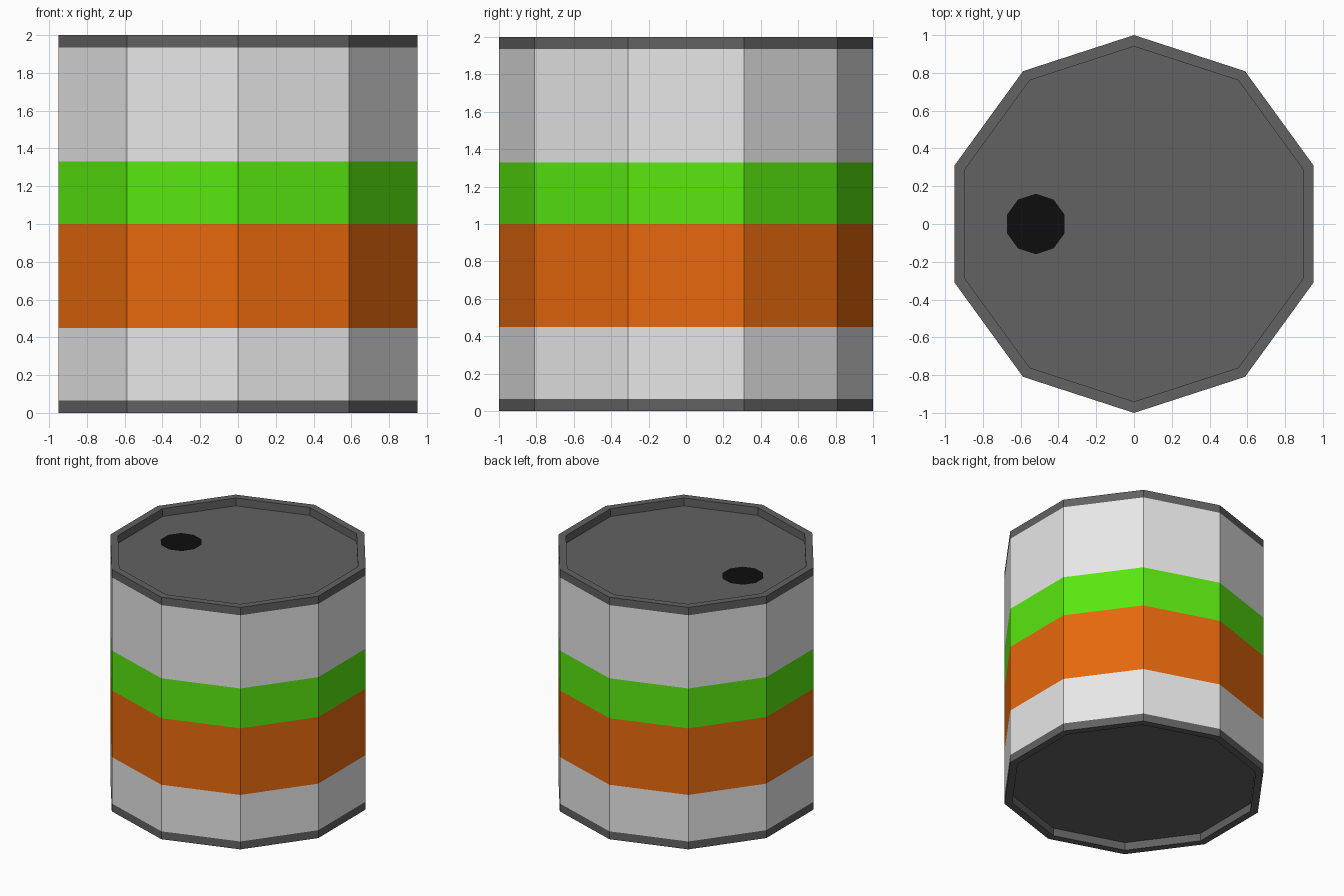
import bpy
import bmesh
from math import cos, sin, pi

cube = bpy.data.objects.get("Cube")
if cube:
    bpy.data.objects.remove(cube, do_unlink=True)

SIDES = 10
INNER = 0.94
RIM = 0.065


def material(name, rgb):
    mat = bpy.data.materials.new(name)
    mat.use_nodes = True
    colour = (*rgb, 1.0)
    mat.diffuse_color = colour
    mat.node_tree.nodes["Principled BSDF"].inputs["Base Color"].default_value = colour
    return mat


grey = material("dark_grey", (0.122, 0.122, 0.122))
white = material("light_grey", (0.8, 0.8, 0.8))
green = material("green", (0.1, 0.8, 0.005))
orange = material("orange", (0.8, 0.14, 0.004))
black = material("black", (0.004, 0.004, 0.004))


def ring(bm, radius, z, cx=0.0):
    """Ten-sided ring of vertices with a corner on the y axis."""
    angles = [pi / 2 + 2 * pi * i / SIDES for i in range(SIDES)]
    return [bm.verts.new((cx + radius * cos(a), radius * sin(a), z)) for a in angles]


def band(bm, lower, upper, index=0):
    for i in range(SIDES):
        j = (i + 1) % SIDES
        bm.faces.new((lower[i], lower[j], upper[j], upper[i])).material_index = index


def finish(bm, name, mats):
    mesh = bpy.data.meshes.new(name)
    bm.to_mesh(mesh)
    bm.free()
    for mat in mats:
        mesh.materials.append(mat)
    obj = bpy.data.objects.new(name, mesh)
    bpy.context.collection.objects.link(obj)
    return obj


# Painted wall: stacked bands from bottom to top
bm = bmesh.new()
heights = [RIM, 0.45, 1.0, 1.33, 2 - RIM]
rings = [ring(bm, 1.0, z) for z in heights]
for k, index in enumerate((0, 1, 2, 0)):
    band(bm, rings[k], rings[k + 1], index)
finish(bm, "barrel_wall", [white, orange, green])


# Rims with recessed end plates
def end_cap(name, wall_z, edge_z, filler=False):
    bm = bmesh.new()
    outer = ring(bm, 1.0, wall_z)
    edge = ring(bm, 1.0, edge_z)
    lip = ring(bm, INNER, edge_z)
    floor = ring(bm, INNER, wall_z)
    if edge_z > wall_z:
        loops = (outer, edge, lip, floor)
    else:
        loops = (floor, lip, edge, outer)
    for a, b in zip(loops, loops[1:]):
        band(bm, a, b)
    if filler:
        # Filler opening set flush into the lid
        hole = ring(bm, 0.16, wall_z, -0.52)
        band(bm, floor, hole)
        bm.faces.new(hole).material_index = 1
    else:
        bm.faces.new(floor[::-1])
    finish(bm, name, [grey, black] if filler else [grey])


end_cap("top_rim_and_lid", 2 - RIM, 2.0, filler=True)
end_cap("bottom_rim_and_base", RIM, 0.0)
